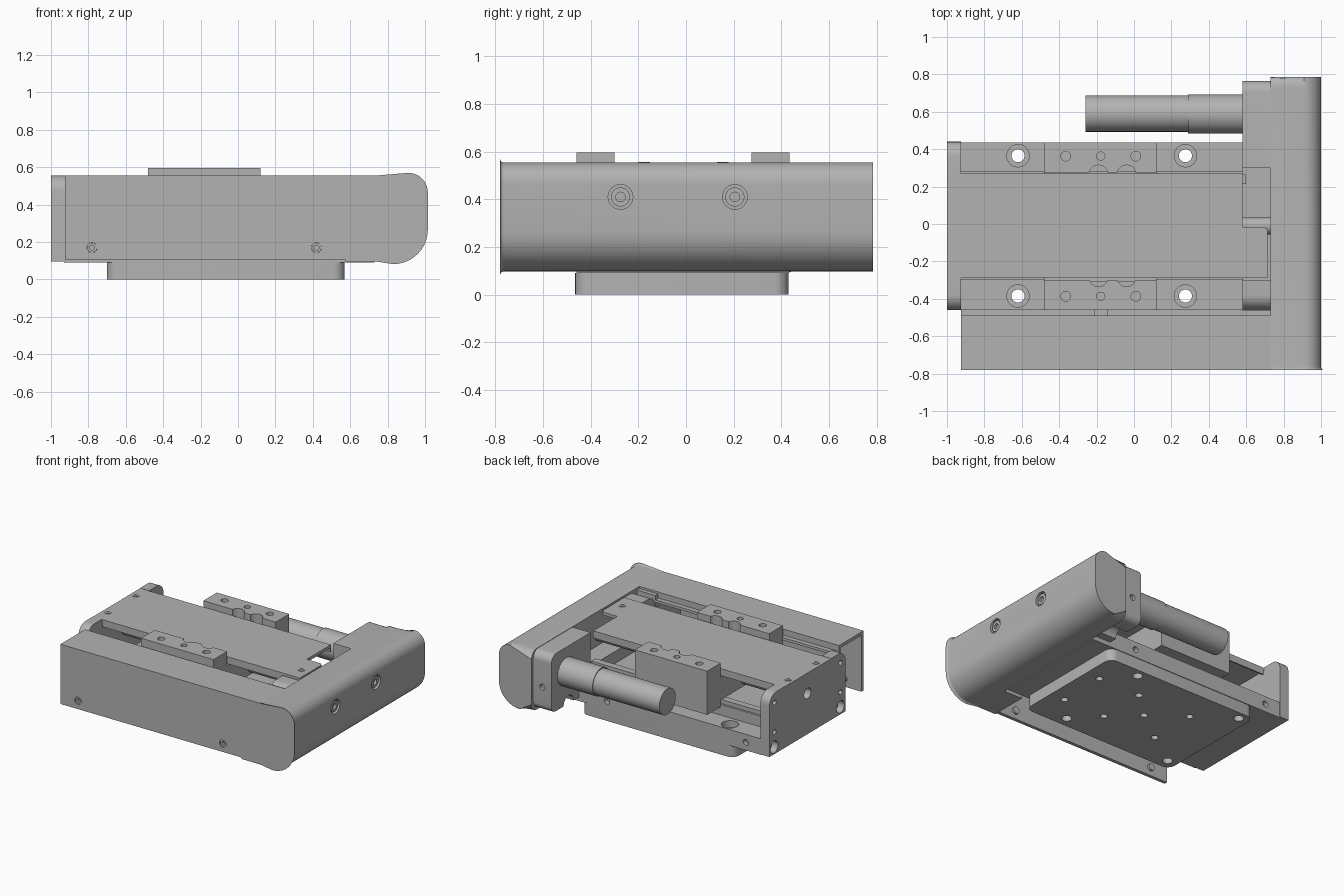
import bpy, bmesh, math
from mathutils import Vector

if "Cube" in bpy.data.objects:
    bpy.data.objects.remove(bpy.data.objects["Cube"], do_unlink=True)

grey = bpy.data.materials.new("machined_grey")
grey.use_nodes = True
grey.diffuse_color = (0.45, 0.45, 0.45, 1)
grey.node_tree.nodes["Principled BSDF"].inputs["Base Color"].default_value = grey.diffuse_color


def place(axis, u, v, w):
    """Put a 2D point (u, v) at distance w along the axis."""
    return Vector({"x": (w, u, v), "y": (u, w, v), "z": (u, v, w)}[axis])


def outline(corners, steps=8):
    """Polygon whose corners (u, v, radius) are filleted."""
    pts, n = [], len(corners)
    for i, c in enumerate(corners):
        p = Vector(c[:2])
        r = c[2] if len(c) > 2 else 0
        if not r:
            pts.append(p)
            continue
        a = (Vector(corners[i - 1][:2]) - p).normalized()
        b = (Vector(corners[(i + 1) % n][:2]) - p).normalized()
        centre = p + (a + b) * r
        for k in range(steps + 1):
            t = k / steps * math.pi / 2
            pts.append(centre - b * r * math.cos(t) - a * r * math.sin(t))
    return pts


def add_prism(bm, axis, pts, lo, hi):
    bottom = [bm.verts.new(place(axis, p[0], p[1], lo)) for p in pts]
    top = [bm.verts.new(place(axis, p[0], p[1], hi)) for p in pts]
    bm.faces.new(bottom)
    bm.faces.new(top)
    for i in range(len(pts)):
        j = (i + 1) % len(pts)
        bm.faces.new((bottom[i], bottom[j], top[j], top[i]))


def circle(u, v, r, n=24):
    return [(u + r * math.cos(2 * math.pi * k / n), v + r * math.sin(2 * math.pi * k / n)) for k in range(n)]


def finish(name, bm):
    bmesh.ops.recalc_face_normals(bm, faces=bm.faces)
    mesh = bpy.data.meshes.new(name)
    bm.to_mesh(mesh)
    bm.free()
    mesh.materials.append(grey)
    ob = bpy.data.objects.new(name, mesh)
    bpy.context.collection.objects.link(ob)
    return ob


def prism(name, axis, corners, lo, hi):
    bm = bmesh.new()
    add_prism(bm, axis, outline(corners), lo, hi)
    return finish(name, bm)


def box(name, x, y, z, r=0):
    return prism(name, "z", [(x[0], y[0], r), (x[1], y[0], r), (x[1], y[1], r), (x[0], y[1], r)], *z)


def rod(name, axis, u, v, r, lo, hi):
    bm = bmesh.new()
    add_prism(bm, axis, circle(u, v, r, 40), lo, hi)
    return finish(name, bm)


def drill(ob, axis, points, r, lo, hi):
    """Cut round holes and bake the result."""
    bm = bmesh.new()
    for u, v in points:
        add_prism(bm, axis, circle(u, v, r), lo, hi)
    cutter = finish("cutter", bm)
    cutter.hide_render = True
    mod = ob.modifiers.new("holes", "BOOLEAN")
    mod.operation, mod.solver, mod.object = "DIFFERENCE", "EXACT", cutter
    bpy.context.view_layer.update()
    baked = bpy.data.meshes.new_from_object(ob.evaluated_get(bpy.context.evaluated_depsgraph_get()))
    ob.modifiers.clear()
    ob.data = baked
    bpy.data.objects.remove(cutter, do_unlink=True)


def screw(name, axis, u, v, r, lo, hi):
    """Socket-head screw seen as a ring with a recessed centre."""
    ob = rod(name, axis, u, v, r, min(lo, hi), max(lo, hi))
    drill(ob, axis, [(u, v)], r * 0.5, hi - 0.02, hi + 0.02)


# Base plate and body with the four through mounting holes
mounts = [(x, y) for x in (-0.62, 0.275) for y in (-0.385, 0.365)]
foot = box("base_plate", (-0.7, 0.57), (-0.465, 0.43), (0, 0.09), 0.06)
base = box("base_body", (-0.93, 0.73), (-0.46, 0.435), (0.09, 0.21))
for part in (foot, base):
    drill(part, "z", mounts, 0.035, -0.1, 0.4)
drill(base, "z", mounts, 0.06, 0.16, 0.4)
drill(foot, "z", [(x, y) for x in (-0.35, 0.1, 0.45) for y in (-0.2, 0.17)] + [(-0.1, -0.015)], 0.025, -0.1, 0.04)
drill(base, "y", [(-0.8, 0.15), (0.35, 0.15)], 0.022, 0.4, 0.5)

# End plates with rounded shoulders and a seat for the top cover
shoulders = [(-0.46, 0.095), (0.44, 0.095), (0.44, 0.555, 0.08), (0.27, 0.555), (0.27, 0.53),
             (-0.29, 0.53), (-0.29, 0.555), (-0.46, 0.555, 0.08)]
end_plate = prism("end_plate", "x", shoulders, -1, -0.925)
drill(end_plate, "x", [(-0.4, 0.15), (0.385, 0.15)], 0.045, -1.1, -0.95)
drill(end_plate, "x", [(-0.01, 0.4)], 0.04, -1.1, -0.95)
drill(end_plate, "x", [(y, z) for y in (-0.4, 0.38) for z in (0.26, 0.48)], 0.018, -1.1, -0.96)
inner = [(-0.46, 0.21), (0.44, 0.21), (0.44, 0.54), (0.3, 0.54), (0.3, 0.3),
         (-0.3, 0.3), (-0.3, 0.54), (-0.46, 0.54, 0.08)]
prism("drive_end_plate", "x", inner, 0.58, 0.73)

# Guide rails and ball screw
for side in (-1, 1):
    y = -0.01 + side * 0.25
    box("guide_rail", (-0.925, 0.6), (y - 0.04, y + 0.04), (0.21, 0.29))
    box("rail_cap", (-0.925, 0.6), (y - 0.025, y + 0.025), (0.29, 0.32))
rod("ball_screw", "x", -0.01, 0.38, 0.045, -0.93, 0.73)

# Carriage: saddle and two raised mounting blocks with scalloped inner sides
box("carriage_saddle", (-0.48, 0.12), (-0.31, 0.28), (0.32, 0.49))
for name, lo, hi, inside, mid in (("front_carriage_block", -0.46, -0.3, -0.285, -0.387),
                                  ("back_carriage_block", 0.275, 0.435, 0.265, 0.363)):
    block = box(name, (-0.48, 0.12), (lo, hi), (0.27, 0.597))
    drill(block, "z", [(-0.365, mid), (0.01, mid)], 0.026, 0.54, 0.7)
    drill(block, "z", [(-0.178, mid)], 0.022, 0.54, 0.7)
    drill(block, "z", [(-0.19, inside), (-0.04, inside)], 0.05, 0.47, 0.7)

# Thin top cover with a stepped tongue and folded edges
prism("top_cover", "z", [(-1, -0.29), (0.715, -0.29), (0.715, -0.015, 0.03), (0.58, -0.015),
                         (0.58, 0.27), (-1, 0.27)], 0.53, 0.553)
for y, end in ((-0.29, 0.715), (0.26, 0.58)):
    box("top_cover_fold", (-0.92, end), (y, y + 0.01), (0.5, 0.53))
for x, y in ((-0.955, 0.155), (-0.955, -0.175), (0.65, -0.175)):
    screw("top_screw", "z", x, y, 0.024, 0.53, 0.557)

# Side housing: rounded profile, softened at both ends
bm = bmesh.new()
add_prism(bm, "y", outline([(0.73, 0.097), (1, 0.097, 0.17), (1, 0.555, 0.09), (0.73, 0.555)], 10), -0.78, 0.785)
for limit, width in ((0.785, 0.06), (-0.78, 0.015)):
    rim = [e for e in bm.edges if all(abs(v.co.y - limit) < 1e-4 for v in e.verts)
           and sum(v.co.x for v in e.verts) / 2 > 0.74]
    bmesh.ops.bevel(bm, geom=rim, offset=width, segments=6, profile=0.5, affect="EDGES")
side = finish("side_housing", bm)
ports = [(-0.275, 0.41), (0.205, 0.41)]
drill(side, "x", ports, 0.052, 0.975, 1.1)
for y, z in ports:
    screw("side_screw", "x", y, z, 0.04, 0.95, 0.992)

# Front housing: hollow shell with a closed corner
box("front_corner", (0.575, 0.74), (-0.78, -0.5), (0.097, 0.555))
front = box("front_panel", (-0.925, 0.58), (-0.78, -0.755), (0.108, 0.555))
holes = [(-0.78, 0.17), (0.42, 0.17)]
drill(front, "y", holes, 0.027, -0.9, -0.7)
for x, z in holes:
    screw("front_screw", "y", x, z, 0.026, -0.74, -0.772)
box("front_top", (-0.925, 0.74), (-0.76, -0.49), (0.53, 0.555))
box("housing_bridge", (0.575, 0.74), (-0.5, -0.46), (0.45, 0.54))
box("front_top_fold", (-0.925, 0.58), (-0.505, -0.49), (0.49, 0.53))
box("seal_strip", (-0.925, 0.57), (-0.495, -0.455), (0.49, 0.51))
box("sensor_tab", (-0.21, -0.14), (-0.5, -0.46), (0.42, 0.53))

# Motor bracket and two-stage motor
bracket = prism("motor_bracket", "x", [(0.3, 0.21), (0.44, 0.21), (0.44, 0.12), (0.765, 0.12, 0.05),
                                       (0.765, 0.552, 0.06), (0.3, 0.552)], 0.58, 0.74)
drill(bracket, "x", [(0.56, 0.12)], 0.06, 0.5, 0.73)
drill(bracket, "y", [(0.655, 0.3)], 0.022, 0.74, 0.8)
rod("motor_gearbox", "x", 0.588, 0.37, 0.104, 0.29, 0.6)
rod("motor_body", "x", 0.59, 0.37, 0.097, -0.26, 0.3)

# Smooth the rounded surfaces, keep machined edges crisp
for ob in bpy.context.view_layer.objects:
    ob.select_set(ob.type == "MESH" and grey.name in ob.data.materials)
bpy.context.view_layer.objects.active = side
bpy.ops.object.shade_smooth_by_angle(angle=math.radians(30))
